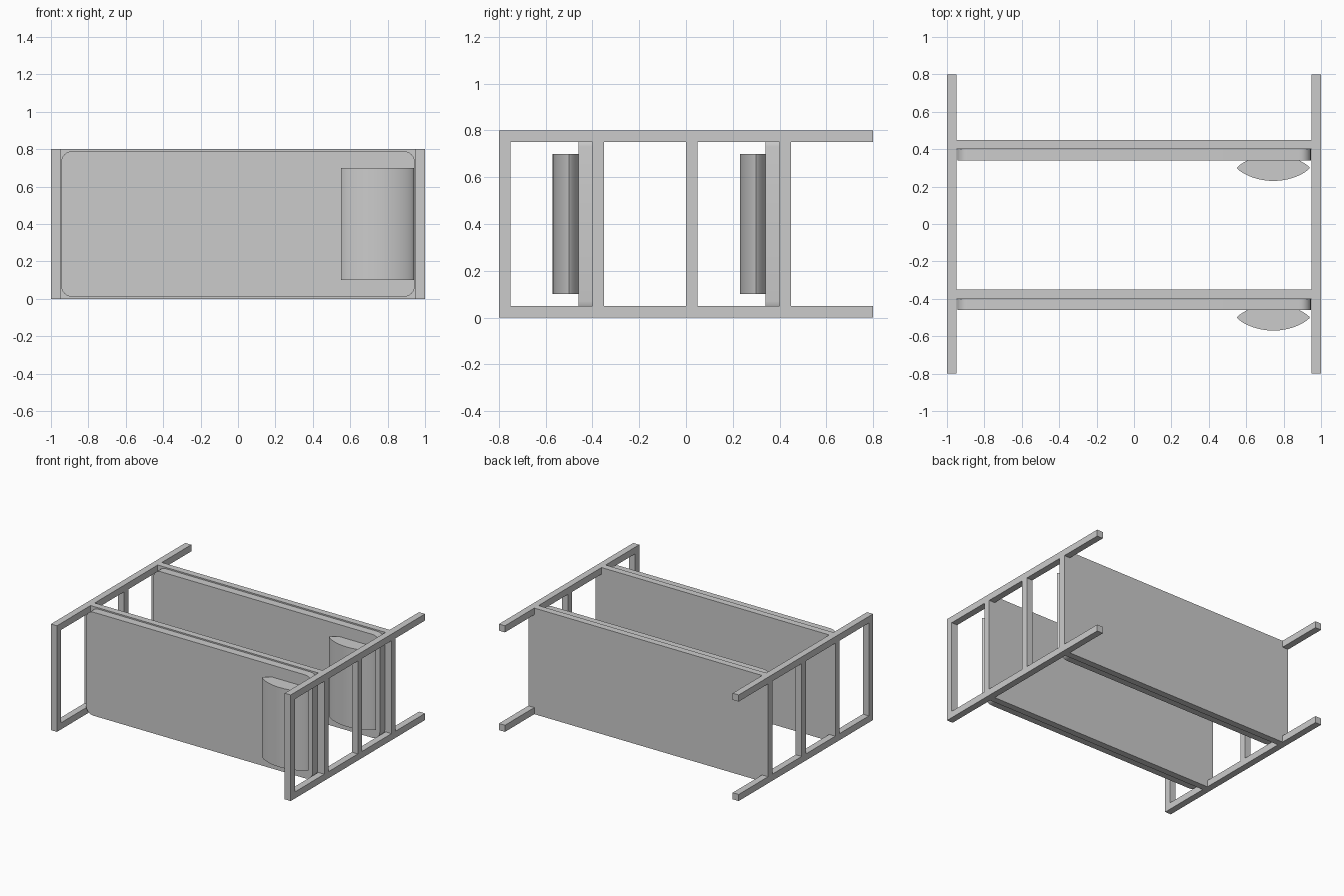
import bpy, bmesh, math

if "Cube" in bpy.data.objects:
    bpy.data.objects.remove(bpy.data.objects["Cube"])


def box(name, x0, x1, y0, y1, z0, z1):
    bpy.ops.mesh.primitive_cube_add(size=1, location=((x0 + x1) / 2, (y0 + y1) / 2, (z0 + z1) / 2))
    ob = bpy.context.object
    ob.name = name
    ob.scale = (x1 - x0, y1 - y0, z1 - z0)
    bpy.ops.object.transform_apply(location=False, rotation=False, scale=True)
    return ob


def prism(name, pts, offset):
    # extrude a closed outline of 3D points along an offset vector
    me = bpy.data.meshes.new(name)
    bm = bmesh.new()
    face = bm.faces.new([bm.verts.new(p) for p in pts])
    ext = bmesh.ops.extrude_face_region(bm, geom=[face], use_keep_orig=True)
    verts = [v for v in ext["geom"] if isinstance(v, bmesh.types.BMVert)]
    bmesh.ops.translate(bm, verts=verts, vec=offset)
    bmesh.ops.recalc_face_normals(bm, faces=bm.faces)
    bm.to_mesh(me)
    bm.free()
    ob = bpy.data.objects.new(name, me)
    bpy.context.collection.objects.link(ob)
    bpy.ops.object.select_all(action='DESELECT')
    bpy.context.view_layer.objects.active = ob
    ob.select_set(True)
    bpy.ops.object.shade_smooth_by_angle(angle=math.radians(35))
    return ob


# End frames: two long posts joined by four crossbars
for side, x in (("left", -1.0), ("right", 0.95)):
    for level, z in (("lower", 0.0), ("upper", 0.75)):
        box(f"{side}_{level}_post", x, x + 0.05, -0.8, 0.8, z, z + 0.05)
    for i, y in enumerate((-0.8, -0.4, 0.0, 0.4)):
        box(f"{side}_crossbar_{i}", x, x + 0.05, y, y + 0.05, 0.05, 0.75)

# Bunks: base board, round-cornered mattress and pillow
for bunk, y in (("lower", -0.4), ("upper", 0.4)):
    box(f"{bunk}_bunk_board", -0.95, 0.95, y, y + 0.05, 0, 0.8)

    r, outline = 0.06, []
    for k, (cx, cz) in enumerate(((0.945, 0.79), (-0.945, 0.79), (-0.945, 0.01), (0.945, 0.01))):
        sx, sz = (1 if cx > 0 else -1), (1 if cz > 0.4 else -1)
        for j in range(7):
            a = math.radians(90 * k + 15 * j)
            outline.append((cx - sx * r + r * math.cos(a), y, cz - sz * r + r * math.sin(a)))
    prism(f"{bunk}_mattress", outline, (0, -0.06, 0))

    lens = []
    for j in range(32):
        a = 2 * math.pi * j / 32
        s = math.sin(a)
        lens.append((0.745 + 0.195 * math.cos(a),
                     y - 0.1 + 0.07 * math.copysign(abs(s) ** 1.6, s), 0.1))
    prism(f"{bunk}_pillow", lens, (0, 0, 0.6))
